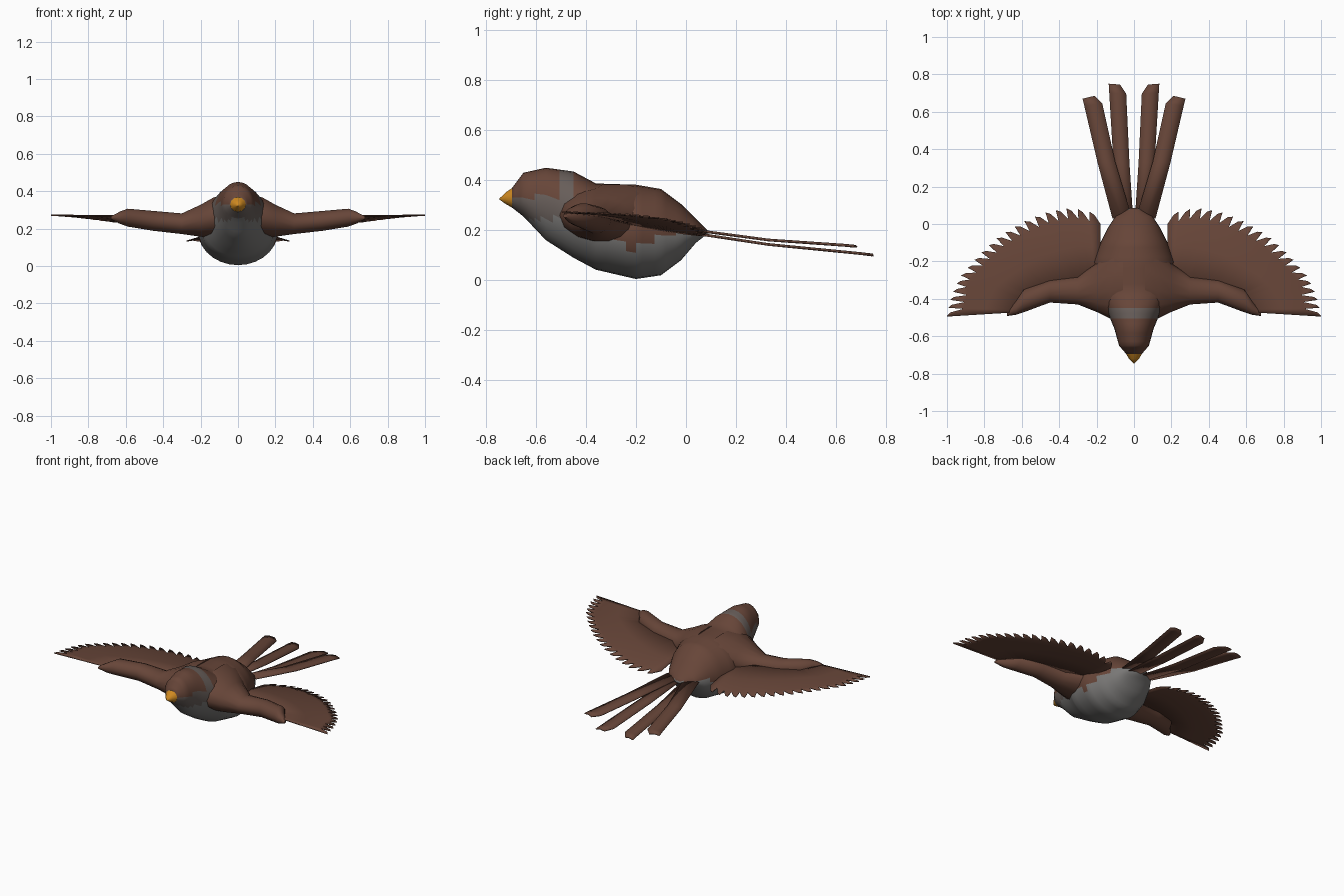
import bpy, bmesh, math
from mathutils import Vector

cube = bpy.data.objects.get("Cube")
if cube:
    bpy.data.objects.remove(cube, do_unlink=True)


def material(name, rgb):
    m = bpy.data.materials.new(name)
    m.use_nodes = True
    m.diffuse_color = (*rgb, 1)
    bsdf = m.node_tree.nodes["Principled BSDF"]
    bsdf.inputs["Base Color"].default_value = (*rgb, 1)
    bsdf.inputs["Roughness"].default_value = 0.8
    return m


BROWN = material("brown plumage", (0.135, 0.06, 0.04))
COLLAR = material("grey collar", (0.135, 0.11, 0.10))
BELLY = material("pale grey belly", (0.19, 0.185, 0.18))
ORANGE = material("orange beak", (0.62, 0.25, 0.015))


def build(name, verts, faces, mats, mirror=False, thickness=0, rule=None):
    me = bpy.data.meshes.new(name)
    me.from_pydata(verts, [], faces)
    bm = bmesh.new()
    bm.from_mesh(me)
    bmesh.ops.recalc_face_normals(bm, faces=bm.faces)
    if rule:
        for f in bm.faces:
            f.material_index = rule(f.calc_center_median())
    bm.to_mesh(me)
    bm.free()
    for m in mats:
        me.materials.append(m)
    ob = bpy.data.objects.new(name, me)
    bpy.context.scene.collection.objects.link(ob)
    if thickness:
        s = ob.modifiers.new("thickness", "SOLIDIFY")
        s.thickness = thickness
        s.offset = 0
    if mirror:
        ob.modifiers.new("mirror", "MIRROR").use_mirror_merge = False
    bpy.ops.object.select_all(action="DESELECT")
    ob.select_set(True)
    bpy.context.view_layer.objects.active = ob
    bpy.ops.object.shade_smooth_by_angle(angle=math.radians(50))
    return ob


def refine(sections, steps):
    """Insert evenly spaced sections between the given ones."""
    out = []
    for a, b in zip(sections, sections[1:]):
        for i in range(steps):
            out.append([p + (q - p) * i / steps for p, q in zip(a, b)])
    return out + [list(sections[-1])]


def skin(rings):
    n = len(rings[0])
    verts = [v for r in rings for v in r]
    faces = [(k * n + i, k * n + (i + 1) % n, (k + 1) * n + (i + 1) % n, (k + 1) * n + i)
             for k in range(len(rings) - 1) for i in range(n)]
    faces += [tuple(range(n)), tuple(range(len(verts) - n, len(verts)))]
    return verts, faces


def body_ring(y, top, bottom, half, mid, n=28):
    ring = []
    for i in range(n):
        a = math.tau * i / n
        s = math.sin(a)
        ring.append((half * math.cos(a), y, mid + s * ((top - mid) if s > 0 else (mid - bottom))))
    return ring


def arm_ring(x, front, back, bottom, top, n=14):
    cy, cz = (front + back) / 2, (bottom + top) / 2
    return [(x, cy + (back - front) / 2 * math.cos(math.tau * i / n),
             cz + (top - bottom) / 2 * math.sin(math.tau * i / n)) for i in range(n)]


# Body and head: y, top, bottom, half width, height of the widest line
body = [(-.695, .37, .29, .042, .33), (-.65, .43, .255, .08, .33),
        (-.56, .45, .16, .105, .31), (-.45, .435, .09, .15, .26),
        (-.36, .387, .042, .20, .21), (-.20, .382, .005, .215, .19),
        (-.10, .365, .02, .18, .18), (-.02, .305, .08, .14, .18),
        (.04, .245, .15, .10, .19), (.085, .2, .185, .02, .193)]


def plumage(c):
    if c.y < -.51:                       # brown cap and cheeks, grey throat
        return 0 if c.z > .335 else (1 if c.z > .25 else 2)
    if c.y < -.44:                       # collar
        return 1 if c.z > .23 else 2
    edge = .13 + .35 * abs(c.y + .22)    # curved flank line
    return 0 if c.z > min(edge, .2) else 2


v, f = skin([body_ring(*s) for s in refine(body, 4)])
build("body", v, f, [BROWN, COLLAR, BELLY], rule=plumage)

# Beak
beak = [(-.69, .372, .288, .045, .33), (-.72, .352, .304, .027, .328), (-.745, .328, .322, .003, .325)]
v, f = skin([body_ring(*s, n=12) for s in beak])
build("beak", v, f, [ORANGE])

# Wing arms: x, front, back, bottom, top
arm = [(.06, -.51, -.06, .15, .385), (.13, -.505, -.13, .15, .37),
       (.20, -.47, -.21, .155, .33), (.30, -.43, -.28, .17, .283),
       (.45, -.42, -.30, .187, .296), (.59, -.472, -.35, .21, .308),
       (.63, -.485, -.41, .225, .293), (.68, -.492, -.47, .25, .265)]
v, f = skin([arm_ring(*s) for s in arm])
build("wing_arms", v, f, [BROWN], mirror=True)


# Wing feathers: a thin fan with a notched outer edge
def along(path, t):
    u = t * (len(path) - 1)
    i = min(int(u), len(path) - 2)
    return Vector(path[i]).lerp(Vector(path[i + 1]), u - i)


def wing_point(p):
    return (p.x, p.y, .272 - (p.y + .5) * (.21 - .2 * p.x))


tips = [(1.0, -.495), (.98, -.39), (.93, -.28), (.84, -.175), (.74, -.08),
        (.62, 0), (.48, .06), (.34, .09), (.18, .05)]
roots = [(.60, -.47), (.55, -.40), (.42, -.36), (.30, -.34), (.18, -.30)]
COUNT = 20
verts, faces = [], []
for i in range(COUNT):
    lead, trail = i / COUNT, (i + 1) / COUNT
    r0, r1 = along(roots, lead), along(roots, trail)
    t0, t1 = along(tips, lead), along(tips, trail)
    notch = .80 if i < 3 else .86
    n0 = r0.lerp(t0, 1 if i == 0 else (.80 if i < 4 else .86))
    n1 = r1.lerp(t1, notch)
    m0, m1 = r0.lerp(t0, .5), r1.lerp(t1, .5)
    point, blunt = t0.lerp(t1, .12), t0.lerp(t1, .5).lerp(r1, .03)
    base = len(verts)
    verts += [wing_point(p) for p in (r0, r1, m1, m0, n1, blunt, point, n0)]
    faces += [(base, base + 1, base + 2, base + 3),
              (base + 3, base + 2, base + 4, base + 7),
              (base + 7, base + 4, base + 5, base + 6)]
fan = build("wing_feathers", verts, faces, [BROWN], mirror=True, thickness=.006)
weld = fan.modifiers.new("weld", "WELD")
weld.merge_threshold = .0005
fan.modifiers.move(2, 0)


# Tail feathers: rows of inner edge, outer edge, height, slightly ridged
def tail(name, rows):
    verts, faces = [], []
    for inner, outer, z in rows:
        a, b = Vector((*inner, z)), Vector((*outer, z))
        verts += [a, a.lerp(b, .5) + Vector((0, 0, .006)), b]
    for k in range(len(rows) - 1):
        for j in (0, 1):
            q = 3 * k + j
            faces.append((q, q + 1, q + 4, q + 3))
    build(name, verts, faces, [BROWN], mirror=True, thickness=.005)


tail("inner_tail_feathers", [((.005, .03), (.08, .03), .185), ((.025, .33), (.11, .33), .14),
                             ((.042, .695), (.132, .70), .104), ((.075, .745), (.135, .75), .098)])
tail("outer_tail_feathers", [((.01, .03), (.115, .03), .198), ((.10, .33), (.195, .33), .158),
                             ((.17, .645), (.265, .63), .137), ((.21, .685), (.275, .67), .133)])
